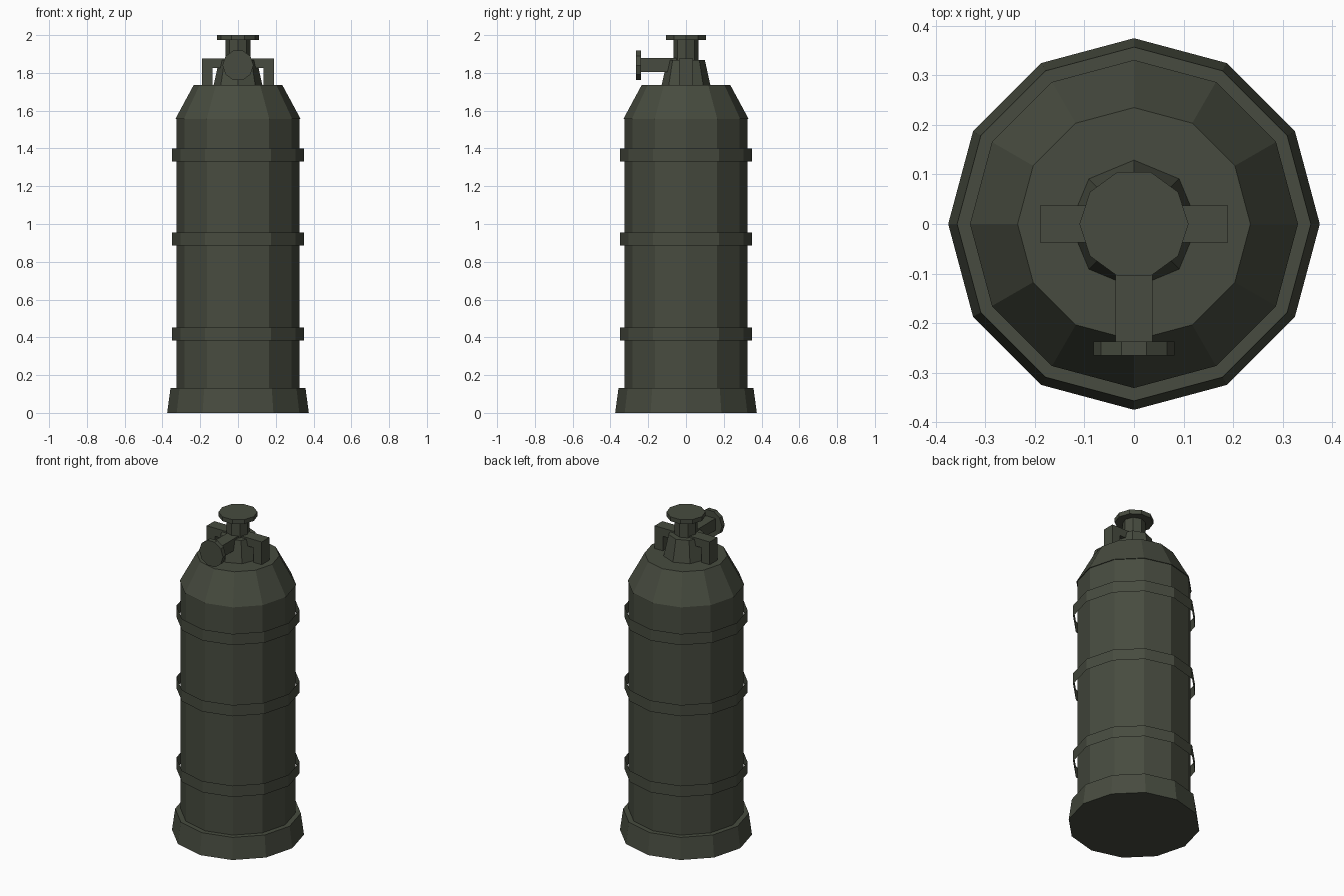
import bpy, bmesh, math
from mathutils import Matrix, Vector

if "Cube" in bpy.data.objects:
    bpy.data.objects.remove(bpy.data.objects["Cube"])

olive = bpy.data.materials.new("dark olive paint")
olive.diffuse_color = (0.063, 0.071, 0.050, 1)
olive.use_nodes = True
olive.node_tree.nodes["Principled BSDF"].inputs["Base Color"].default_value = olive.diffuse_color


def finish(name, bm):
    bmesh.ops.recalc_face_normals(bm, faces=bm.faces)
    mesh = bpy.data.meshes.new(name)
    bm.to_mesh(mesh)
    bm.free()
    mesh.materials.append(olive)
    obj = bpy.data.objects.new(name, mesh)
    bpy.context.collection.objects.link(obj)
    return obj


def turned(name, sides, profile, caps=True, matrix=Matrix()):
    """Faceted solid of revolution from (radius, height) pairs."""
    bm = bmesh.new()
    rings = []
    for r, z in profile:
        angles = [2 * math.pi * i / sides for i in range(sides)]
        rings.append([bm.verts.new(matrix @ Vector((r * math.cos(a), r * math.sin(a), z)))
                      for a in angles])
    for low, high in zip(rings, rings[1:]):
        for i in range(sides):
            j = (i + 1) % sides
            bm.faces.new((low[i], low[j], high[j], high[i]))
    if caps:
        bm.faces.new(rings[0][::-1])
        bm.faces.new(rings[-1])
        return finish(name, bm)
    # open rings keep their outward winding
    mesh = bpy.data.meshes.new(name)
    bm.to_mesh(mesh)
    bm.free()
    mesh.materials.append(olive)
    obj = bpy.data.objects.new(name, mesh)
    bpy.context.collection.objects.link(obj)
    return obj


def box(name, low, high):
    bm = bmesh.new()
    bmesh.ops.create_cube(bm, size=1)
    low, high = Vector(low), Vector(high)
    for v in bm.verts:
        v.co = (low + high) / 2 + v.co * (high - low)
    return finish(name, bm)


# Tank
turned("base", 12, [(0.375, 0), (0.357, 0.133)])
turned("tank_body", 12, [(0.326, 0.1), (0.326, 1.56)])
turned("shoulder", 12, [(0.331, 1.557), (0.235, 1.735)])

# Thin open hoops around the tank
for i, z in enumerate((0.417, 0.921, 1.365)):
    turned(f"hoop_{i + 1}", 12, [(0.35, z - 0.035), (0.35, z + 0.035)], caps=False)

# Valve, stem and top knob
turned("valve_body", 8, [(0.13, 1.73), (0.10, 1.867)])
turned("valve_stem", 8, [(0.065, 1.86), (0.065, 1.975)])
turned("top_knob", 10, [(0.11, 1.973), (0.11, 2.0)])

# Side handles: crossbar plus a post on each side
box("handle_bar", (-0.19, -0.0375, 1.826), (0.19, 0.0375, 1.877))
for side, x in (("left", -0.162), ("right", 0.162)):
    box(f"handle_post_{side}", (x - 0.028, -0.0375, 1.73), (x + 0.028, 0.0375, 1.83))

# Front outlet with hand wheel
box("outlet_pipe", (-0.0375, -0.24, 1.804), (0.0375, 0, 1.878))
to_front = Matrix.Translation((0, 0, 1.84)) @ Matrix.Rotation(math.pi / 2, 4, 'X')
turned("outlet_wheel", 10, [(0.082, 0.237), (0.082, 0.265)], matrix=to_front)
